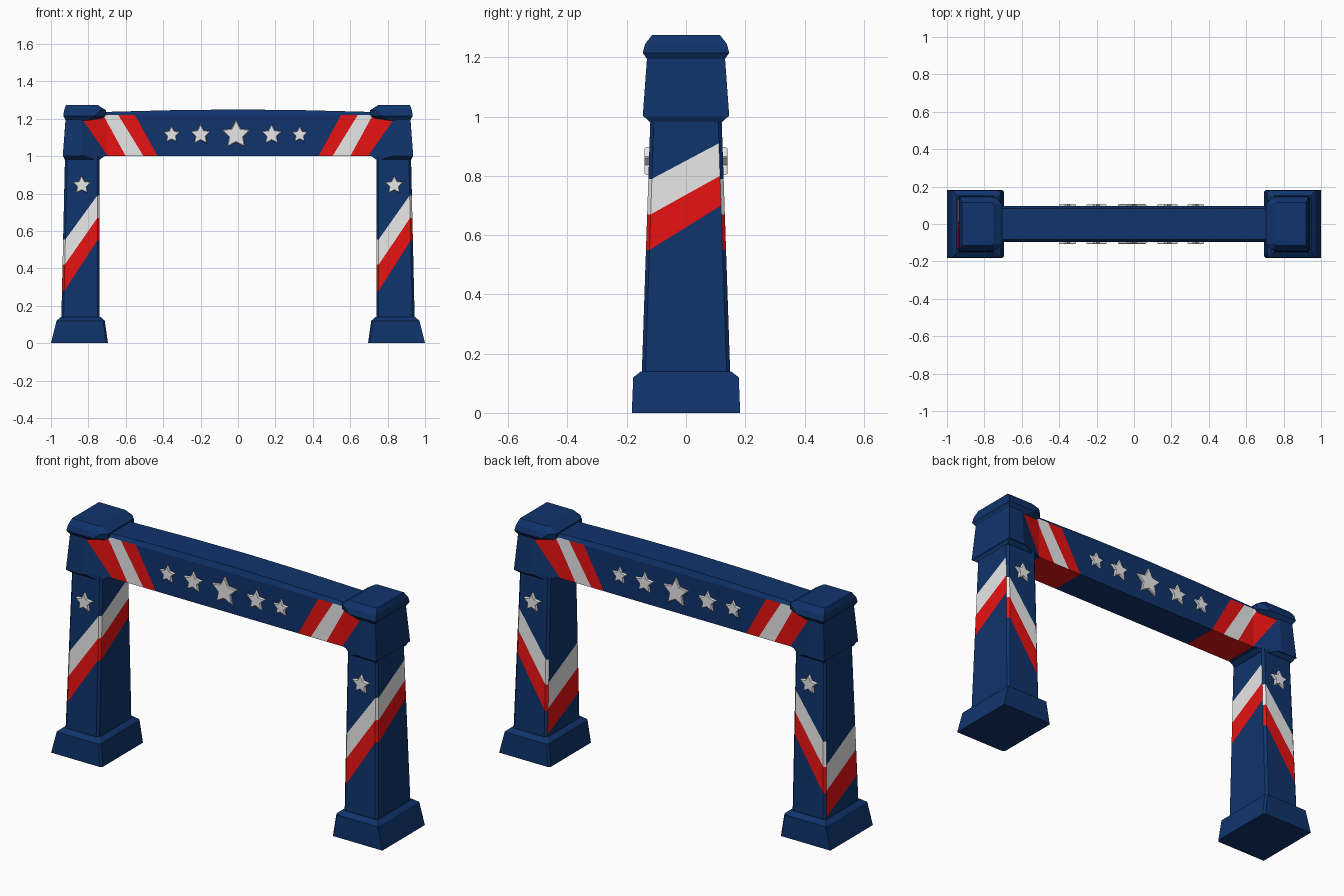
import bpy, bmesh, math
from mathutils import Vector

if "Cube" in bpy.data.objects:
    bpy.data.objects.remove(bpy.data.objects["Cube"])


def material(name, rgb):
    m = bpy.data.materials.new(name)
    m.diffuse_color = (*rgb, 1)
    m.use_nodes = True
    m.node_tree.nodes["Principled BSDF"].inputs["Base Color"].default_value = m.diffuse_color
    return m


NAVY = material("navy blue", (0.005, 0.034, 0.15))
RED = material("red", (0.8, 0.006, 0.006))
WHITE = material("white", (0.8, 0.8, 0.8))


def finish(bm, name, mats):
    bmesh.ops.recalc_face_normals(bm, faces=bm.faces)
    me = bpy.data.meshes.new(name)
    bm.to_mesh(me)
    bm.free()
    for m in mats:
        me.materials.append(m)
    ob = bpy.data.objects.new(name, me)
    bpy.context.collection.objects.link(ob)
    return ob


def loft(bm, rings):
    """Skin closed rings of points and cap both ends."""
    vs = [[bm.verts.new(p) for p in r] for r in rings]
    n = len(vs[0])
    for a, b in zip(vs, vs[1:]):
        for i in range(n):
            bm.faces.new((a[i], a[(i + 1) % n], b[(i + 1) % n], b[i]))
    bm.faces.new(vs[0])
    bm.faces.new(vs[-1])


def block(name, s, rows):
    """Stack of plan outlines: z, inner x, outer x, half depth, inner corner cut (x, y)."""
    bm = bmesh.new()
    rings = []
    for z, xi, xo, y, cx, cy in rows:
        plan = [(xo, -y), (xi + cx, -y), (xi, -y + cy), (xi, y - cy), (xi + cx, y), (xo, y)]
        rings.append([(s * px, py, z) for px, py in plan])
    loft(bm, rings)
    return finish(bm, name, [NAVY])


def star(name, x, y, z, r, depth):
    """Raised five-pointed star facing front (y < 0) or back."""
    sg = -1 if y < 0 else 1
    rings = []
    for yy, k in ((y - sg * 0.01, 1), (y + sg * depth * 0.6, 1), (y + sg * depth, 0.9)):
        ring = []
        for i in range(10):
            a = math.pi / 2 + i * math.pi / 5
            rr = r * k * (0.5 if i % 2 else 1)
            ring.append((x + rr * math.cos(a), yy, z + rr * math.sin(a)))
        rings.append(ring)
    bm = bmesh.new()
    loft(bm, rings)
    return finish(bm, name, [WHITE])


# Leg stripe heights (red bottom, red/white edge, white top) at each corner
LOW = (0.28, 0.42, 0.555)      # smaller-x side of the front and back
HIGH = (0.55, 0.67, 0.79)      # larger-x side of the front and back
HIGHER = (0.70, 0.80, 0.91)    # rear edge of the +x face
LOWER = (0.15, 0.29, 0.43)     # rear edge of the -x face
ZB, ZT, CH = 0.11, 1.0, 0.012


def leg(name, s):
    def corner_plan(t):
        xi, xo, y = 0.74, 0.945 - 0.02 * t, 0.15 - 0.03 * t
        x0, x1 = sorted((s * xi, s * xo))
        return [(x0 + CH, -y), (x1 - CH, -y), (x1, -y + CH), (x1, y - CH),
                (x1 - CH, y), (x0 + CH, y), (x0, y - CH), (x0, -y + CH)]
    lo, hi = corner_plan(0), corner_plan(1)

    def point(i, z):
        t = (z - ZB) / (ZT - ZB)
        a, b = Vector(lo[i % 8]), Vector(hi[i % 8])
        p = a.lerp(b, t)
        return (p.x, p.y, z)

    sides = [(LOW, HIGH), (HIGH, HIGH), (HIGH, HIGHER), (HIGH, HIGH),
             (HIGH, LOW), (LOW, LOW), (LOWER, LOW), (LOW, LOW)]
    bm = bmesh.new()
    for i, (left, right) in enumerate(sides):
        L, R = (ZB, *left, ZT), (ZB, *right, ZT)
        for k in range(4):
            f = bm.faces.new([bm.verts.new(p) for p in (
                point(i, L[k]), point(i + 1, R[k]), point(i + 1, R[k + 1]), point(i, L[k + 1]))])
            f.material_index = (0, 1, 2, 0)[k]
    bmesh.ops.remove_doubles(bm, verts=bm.verts, dist=0.0001)
    me = bpy.data.meshes.new(name)
    bm.to_mesh(me)
    bm.free()
    for m in (NAVY, RED, WHITE):
        me.materials.append(m)
    bpy.context.collection.objects.link(bpy.data.objects.new(name, me))


for s, side in ((-1, "left"), (1, "right")):
    # Flared foot
    block(side + "_foot", s, [(0, 0.695, 1.0, 0.183, 0.01, 0.01),
                              (0.12, 0.712, 0.97, 0.178, 0.01, 0.01),
                              (0.14, 0.735, 0.948, 0.152, 0.01, 0.01)])
    leg(side + "_leg", s)
    # Collar below the corner block
    block(side + "_collar", s, [(0.982, 0.738, 0.926, 0.122, 0.03, 0.02),
                                (1.003, 0.71, 0.936, 0.145, 0.12, 0.05)])
    # Overhanging cap on top of the corner
    block(side + "_cap", s, [(1.19, 0.75, 0.92, 0.128, 0.07, 0.04),
                             (1.215, 0.71, 0.934, 0.146, 0.06, 0.03),
                             (1.245, 0.705, 0.93, 0.138, 0.03, 0.03),
                             (1.275, 0.752, 0.92, 0.115, 0.01, 0.01)])
    for yy, face in ((-0.125, "front"), (0.125, "back")):
        star(side + "_leg_star_" + face, s * 0.835, yy, 0.845, 0.052, 0.015)

# Crossbeam widening into the corner blocks, slightly arched on top
bm = bmesh.new()
stations = [(-0.937, -0.92, 0.146, 0.13, 1.225), (-0.84, -0.84, 0.146, 0.13, 1.23),
            (-0.70, -0.70, 0.095, 0.095, 1.237), (-0.35, -0.35, 0.095, 0.095, 1.246),
            (0, 0, 0.095, 0.095, 1.25)]
stations += [(-a, -b, c, d, e) for a, b, c, d, e in reversed(stations[:-1])]
loft(bm, [[(xb, -yb, 1.0), (xt, -yt, 1.22), (xt, -yt + 0.012, zt),
           (xt, yt - 0.012, zt), (xt, yt, 1.22), (xb, yb, 1.0)]
          for xb, xt, yb, yt, zt in stations])

# Slanted stripe edges: |x| at the bottom and at z = 1.215
EDGES = [(0.43, 0.548), (0.505, 0.637), (0.60, 0.718), (0.695, 0.845)]
for b, t in EDGES:
    for s in (-1, 1):
        bmesh.ops.bisect_plane(bm, geom=bm.verts[:] + bm.edges[:] + bm.faces[:],
                               plane_co=(s * b, 0, 1), plane_no=(s * 0.215, 0, b - t))
bmesh.ops.recalc_face_normals(bm, faces=bm.faces)
for f in bm.faces:
    c = f.calc_center_median()
    n = sum(abs(c.x) > b + (t - b) * (c.z - 1) / 0.215 for b, t in EDGES)
    if f.normal.z < -0.7:                      # underside is plain red
        f.material_index = 1 if 0 < n < 4 else 0
    elif abs(f.normal.y) > 0.2 and c.z < 1.22:  # front and back bands
        f.material_index = (0, 1, 2, 1, 0)[n]
finish(bm, "crossbeam", [NAVY, RED, WHITE])

# Row of stars on both sides of the beam
for i, (x, r) in enumerate([(-0.355, 0.048), (-0.2, 0.057), (-0.01, 0.08), (0.18, 0.057), (0.33, 0.046)]):
    for yy, face in ((-0.095, "front"), (0.095, "back")):
        star("beam_star_%s_%d" % (face, i + 1), x, yy, 1.115, r, 0.012)
